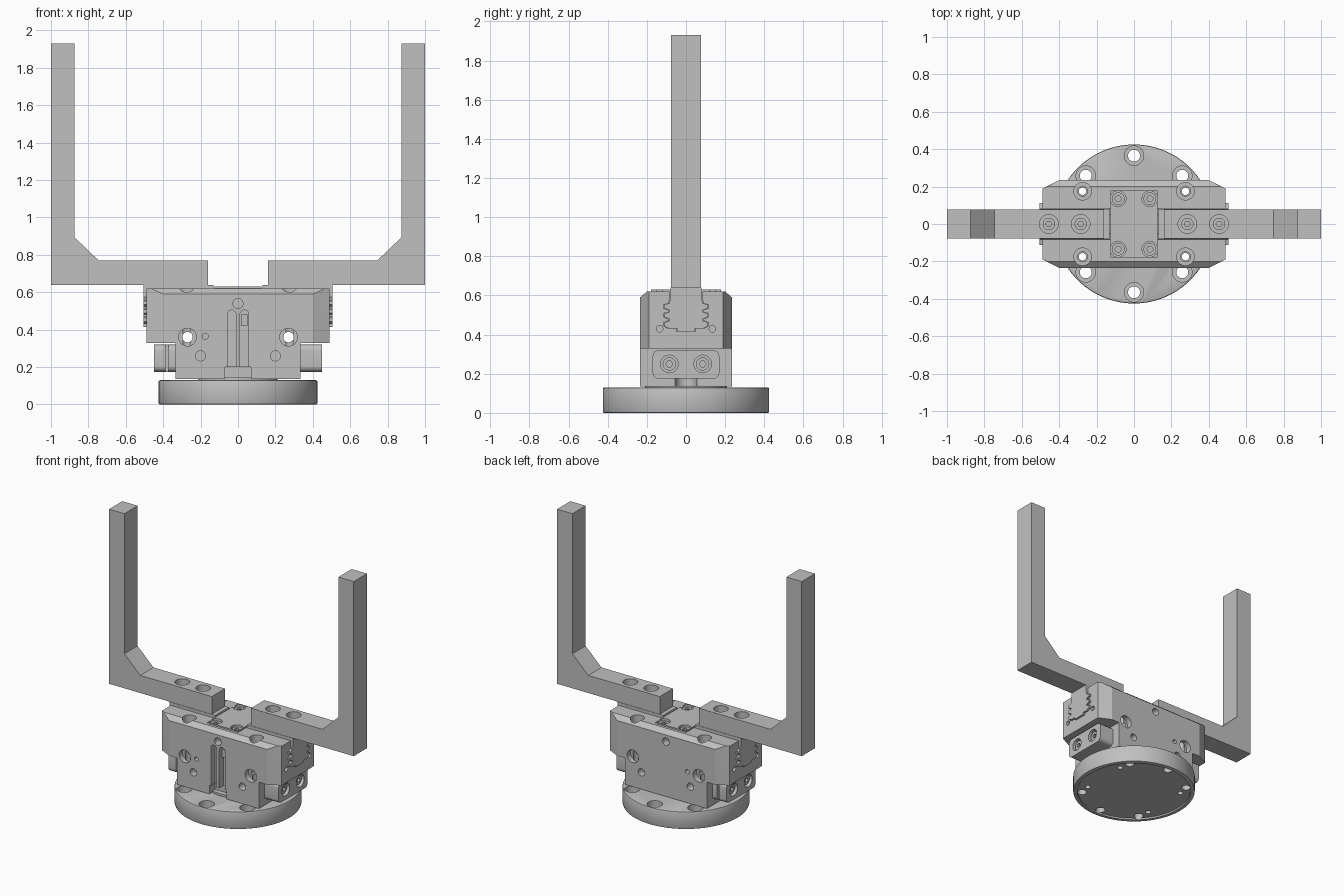
import bpy, bmesh
from math import sin, cos, pi, radians
from mathutils import Vector

cube = bpy.data.objects.get("Cube")
if cube:
    bpy.data.objects.remove(cube, do_unlink=True)

metal = bpy.data.materials.new("light_grey_metal")
metal.use_nodes = True
GREY = (0.53, 0.53, 0.53, 1)
metal.diffuse_color = GREY
metal.node_tree.nodes["Principled BSDF"].inputs["Base Color"].default_value = GREY
parts = []


def make(name, bm, keep=True):
    bmesh.ops.recalc_face_normals(bm, faces=bm.faces)
    mesh = bpy.data.meshes.new(name)
    bm.to_mesh(mesh)
    bm.free()
    mesh.materials.append(metal)
    ob = bpy.data.objects.new(name, mesh)
    bpy.context.collection.objects.link(ob)
    if keep:
        parts.append(ob)
    else:
        ob.hide_render = True
    return ob


def prism(name, pts, axis, a, b, keep=True):
    """Extrude a 2D outline along an axis from a to b."""
    def place(p, h):
        return {"x": (h, p[0], p[1]), "y": (p[0], h, p[1]), "z": (p[0], p[1], h)}[axis]
    bm = bmesh.new()
    low = [bm.verts.new(place(p, a)) for p in pts]
    high = [bm.verts.new(place(p, b)) for p in pts]
    bm.faces.new(low)
    bm.faces.new(high)
    n = len(pts)
    for i in range(n):
        j = (i + 1) % n
        bm.faces.new((low[i], low[j], high[j], high[i]))
    return make(name, bm, keep)


def circle(c, r, n=32):
    return [(c[0] + r * cos(2 * pi * i / n), c[1] + r * sin(2 * pi * i / n)) for i in range(n)]


def rect(u0, u1, v0, v1):
    return [(u0, v0), (u1, v0), (u1, v1), (u0, v1)]


def rounded(u0, u1, v0, v1, r, n=6):
    corners = [(u1 - r, v1 - r), (u0 + r, v1 - r), (u0 + r, v0 + r), (u1 - r, v0 + r)]
    return [(c[0] + r * cos(pi / 2 * (k + i / n)), c[1] + r * sin(pi / 2 * (k + i / n)))
            for k, c in enumerate(corners) for i in range(n + 1)]


def combine(ob, other, op="DIFFERENCE"):
    mod = ob.modifiers.new("combine", "BOOLEAN")
    mod.operation = op
    mod.solver = "EXACT"
    mod.object = other
    bpy.context.view_layer.objects.active = ob
    bpy.ops.object.modifier_apply(modifier=mod.name)
    bpy.data.objects.remove(other, do_unlink=True)


def cut(ob, pts, axis, a, b):
    combine(ob, prism("cutter", pts, axis, a, b, False))


def screw(name, c, axis, base, top, r):
    """Socket head screw; top is the outer end."""
    head = prism(name, circle(c, r, 24), axis, base, top)
    deep = top - (top - base) * 0.6
    cut(head, circle(c, r * 0.5, 6), axis, deep, top + (top - base))


SIDES = (-1, 1)
QUADS = [(sx, sy) for sx in SIDES for sy in SIDES]

# Round mounting flange with bevelled rim, bottom recess and bolt holes
flange = prism("mounting_flange", circle((0, 0), 0.425, 96), "z", 0, 0.13)
bev = flange.modifiers.new("rim", "BEVEL")
bev.width = 0.008
bev.segments = 2
bev.limit_method = "ANGLE"
bpy.context.view_layer.objects.active = flange
bpy.ops.object.modifier_apply(modifier="rim")
cut(flange, circle((0, 0), 0.395, 64), "z", -0.1, 0.012)
bolts = [(0, 0.365), (0, -0.365)] + [(0.258 * sx, 0.258 * sy) for sx, sy in QUADS]
for c in bolts:
    cut(flange, circle(c, 0.032, 24), "z", -0.1, 0.3)
    cut(flange, circle(c, 0.052), "z", 0.07, 0.3)
for sx, sy in QUADS:
    cut(flange, circle((0.275 * sx, 0.175 * sy), 0.02, 16), "z", -0.1, 0.3)
prism("centering_spigot", circle((0, 0), 0.21, 48), "z", 0.12, 0.145)

# Gripper housing: chamfered upper block on a narrower lower block
bm = bmesh.new()
for sx, sy in QUADS:
    for x, y, z in [(0.49, 0.19, 0.33), (0.4, 0.235, 0.33), (0.49, 0.19, 0.59), (0.4, 0.235, 0.59),
                    (0.49, 0.19, 0.62), (0.465, 0.2, 0.62), (0.4, 0.2, 0.62)]:
        bm.verts.new((x * sx, y * sy, z))
bmesh.ops.convex_hull(bm, input=bm.verts)
bmesh.ops.dissolve_limit(bm, angle_limit=radians(1), verts=bm.verts, edges=bm.edges)
housing = make("gripper_housing", bm)
combine(housing, prism("lower", rect(-0.335, 0.335, -0.235, 0.235), "z", 0.135, 0.33, False), "UNION")


# Toothed guide outline, optionally grown for clearance
def guide_outline(g):
    half = [(0.045, 0.415), (0.045, 0.43), (0.085, 0.43)]
    for z in (0.445, 0.49, 0.535):
        half += [(0.112, z), (0.112, z + 0.018), (0.085, z + 0.025), (0.085, z + 0.035)]
    half += [(0.08, 0.575), (0.08, 0.64)]
    half = [(y + g, z) for y, z in half]
    return half + [(-y, z) for y, z in reversed(half)]


# Guide channels, then sliding jaws with two-screw fingers
for s, side in ((1, "left"), (-1, "right")):
    cut(housing, guide_outline(0.004), "x", 0.125 * s, 0.6 * s)
    prism(side + "_jaw_slider", guide_outline(0), "x", 0.13 * s, 0.505 * s)
    outline = [(0.16, 0.64), (1, 0.64), (1, 1.93), (0.875, 1.93), (0.875, 0.895), (0.745, 0.77), (0.16, 0.77)]
    finger = prism(side + "_finger", [(x * s, z) for x, z in outline], "y", -0.077, 0.077)
    for i, x in enumerate((0.285, 0.455)):
        cut(finger, circle((x * s, 0), 0.05), "z", 0.67, 0.9)
        screw(f"{side}_finger_screw_{i + 1}", (x * s, 0), "z", 0.665, 0.7, 0.033)

# Vertical mounting holes and cover screw pockets
for sx, sy in QUADS:
    c = (0.275 * sx, 0.175 * sy)
    cut(housing, circle(c, 0.027, 24), "z", 0, 0.8)
    cut(housing, circle(c, 0.047), "z", 0.56, 0.8)
    cut(housing, circle((0.085 * sx, 0.135 * sy), 0.042), "z", 0.59, 0.8)

# Holes through and into the front and back
for x in (-0.27, 0.27):
    cut(housing, circle((x, 0.36), 0.028, 24), "y", -0.4, 0.4)
for s in SIDES:
    for x in (-0.27, 0.27):
        cut(housing, circle((x, 0.36), 0.047), "y", 0.195 * s, 0.4 * s)
    for x, z, r in ((-0.2, 0.26, 0.027), (0.2, 0.26, 0.027), (-0.175, 0.365, 0.016), (0, 0.54, 0.027)):
        cut(housing, circle((x, z), r, 20), "y", 0.18 * s, 0.4 * s)
    # Small end holes and rounded relief below each end block
    for y in (-0.135, 0.135):
        cut(housing, circle((y, 0.43), 0.017, 16), "x", 0.46 * s, 0.6 * s)
    cut(housing, circle((0.335 * s, 0), 0.055, 24), "z", 0.1, 0.2)

# Sensor grooves and cable recess on the front
for x in (-0.034, 0.034):
    arch = [(x + 0.023 * cos(pi * i / 10), 0.482 + 0.023 * sin(pi * i / 10)) for i in range(11)]
    cut(housing, arch + [(x - 0.023, 0.1), (x + 0.023, 0.1)], "y", -0.4, -0.185)
cut(housing, rect(-0.07, 0.07, 0.1, 0.2), "y", -0.4, -0.17)
prism("sensor_insert", rect(0.016, 0.052, 0.42, 0.48), "y", -0.21, -0.18)

# Cover plate with four screws
cover = prism("cover_plate", rect(-0.125, 0.125, -0.18, 0.18), "z", 0.615, 0.63)
for i, (sx, sy) in enumerate(QUADS):
    c = (0.085 * sx, 0.135 * sy)
    cut(cover, circle(c, 0.042), "z", 0.5, 0.8)
    screw(f"cover_screw_{i + 1}", c, "z", 0.585, 0.618, 0.034)

# End blocks with counterbored screws
for s, side in ((1, "left"), (-1, "right")):
    block = prism(side + "_end_block", rounded(-0.17, 0.17, 0.175, 0.32, 0.03), "x", 0.33 * s, 0.45 * s)
    for i, y in enumerate((-0.085, 0.085)):
        cut(block, circle((y, 0.25), 0.045), "x", 0.415 * s, 0.6 * s)
        screw(f"{side}_end_screw_{i + 1}", (y, 0.25), "x", 0.405 * s, 0.435 * s, 0.034)
    if s < 0:
        for t in SIDES:
            cut(block, rect(-0.388, -0.372, 0.1, 0.4), "y", 0.14 * t, 0.3 * t)

# Smooth the round walls while keeping edges crisp
bpy.ops.object.select_all(action="DESELECT")
for ob in parts:
    ob.select_set(True)
bpy.context.view_layer.objects.active = housing
bpy.ops.object.shade_smooth_by_angle(angle=radians(25))
